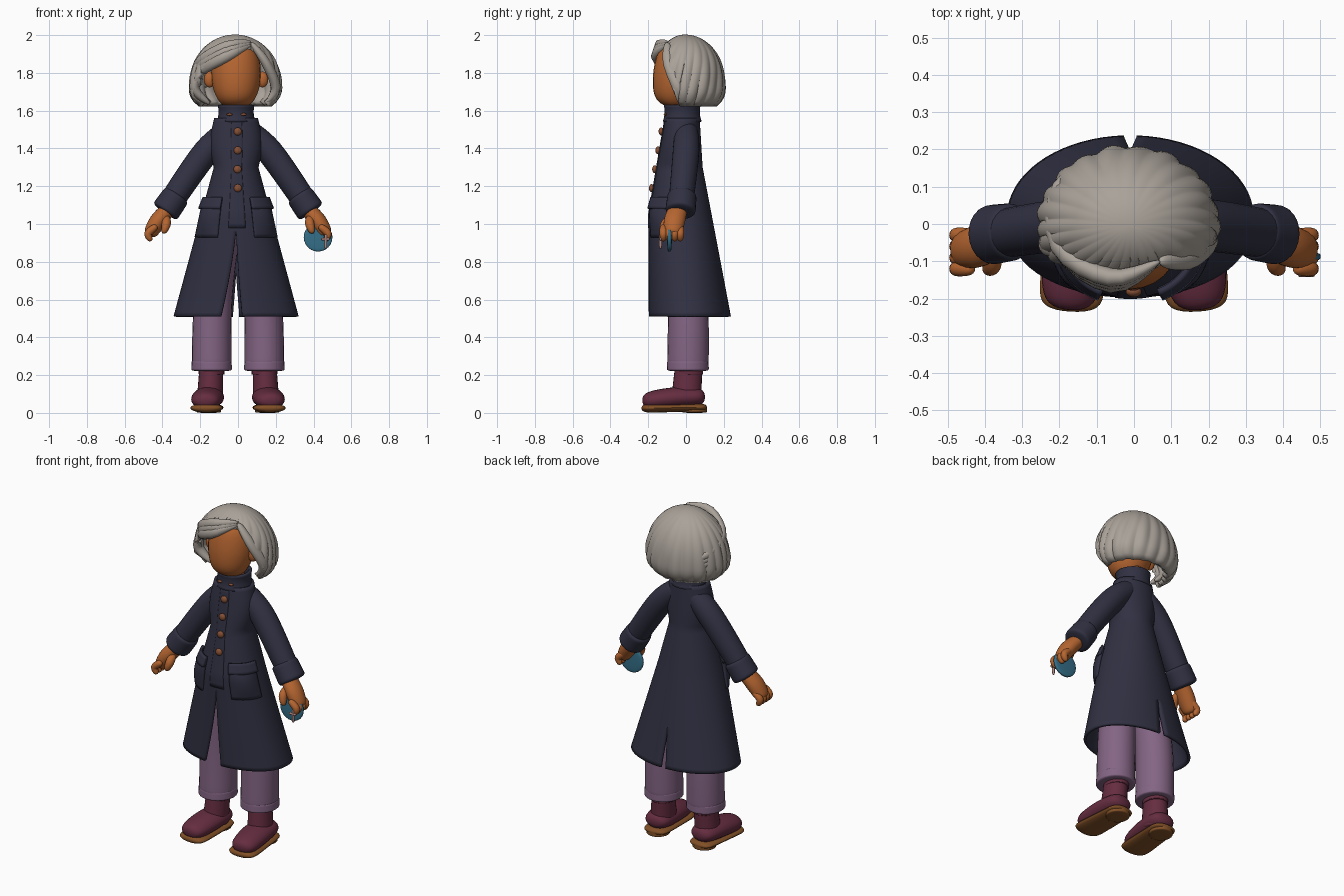
import bpy, bmesh
from math import sin, cos, pi, radians, copysign
from mathutils import Vector, Matrix

default_cube = bpy.data.objects.get("Cube")
if default_cube:
    bpy.data.objects.remove(default_cube)

SIDEWAYS, UPWARD = Vector((0, 1, 0)), Vector((0, 0, 1))


def make_material(name, red, green, blue):
    material = bpy.data.materials.new(name)
    material.use_nodes = True
    colour = (red, green, blue, 1)
    material.diffuse_color = colour
    for node in material.node_tree.nodes:
        if node.type == 'BSDF_PRINCIPLED':
            node.inputs["Base Color"].default_value = colour
            node.inputs["Roughness"].default_value = .8
    return material


navy = make_material("navy wool", .03, .03, .055)
skin = make_material("warm skin", .46, .13, .03)
grey = make_material("grey hair", .4, .36, .32)
mauve = make_material("mauve cloth", .23, .13, .23)
wine = make_material("wine leather", .13, .026, .05)
tan = make_material("tan sole", .22, .08, .02)
brown = make_material("brown button", .24, .08, .035)
teal = make_material("teal purse", .035, .16, .25)
pink = make_material("pale pink metal", .42, .24, .22)


def finish(name, bm, material, thickness=0):
    """Turn a bmesh into a smooth shaded object."""
    bmesh.ops.remove_doubles(bm, verts=bm.verts, dist=.0001)
    bmesh.ops.recalc_face_normals(bm, faces=bm.faces)
    mesh = bpy.data.meshes.new(name)
    bm.to_mesh(mesh)
    bm.free()
    mesh.materials.append(material)
    part = bpy.data.objects.new(name, mesh)
    bpy.context.collection.objects.link(part)
    if thickness:
        solidify = part.modifiers.new("Thickness", 'SOLIDIFY')
        solidify.thickness, solidify.offset = thickness, 0
    bpy.ops.object.select_all(action='DESELECT')
    part.select_set(True)
    bpy.context.view_layer.objects.active = part
    bpy.ops.object.shade_smooth_by_angle(angle=radians(50))


def along(values, t):
    """Smooth curve through numbers or vectors, for t from nought to one."""
    last = len(values) - 1
    place = min(max(t, 0), 1) * last
    index = min(int(place), last - 1)
    t = place - index
    before, start, end, after = (values[min(max(index + step, 0), last)] for step in (-1, 0, 1, 2))
    bend = 2 * before - 5 * start + 4 * end - after
    twist = 3 * (start - end) + after - before
    return start + t / 2 * (end - before + t * (bend + t * twist))


def add_grid(bm, surface, columns, rows):
    verts = [[bm.verts.new(surface(column / columns, row / rows)) for column in range(columns + 1)]
             for row in range(rows + 1)]
    for lower, upper in zip(verts, verts[1:]):
        for column in range(columns):
            bm.faces.new((lower[column], lower[column + 1], upper[column + 1], upper[column]))


def sheet(name, surface, columns, rows, material, thickness=0):
    bm = bmesh.new()
    add_grid(bm, surface, columns, rows)
    finish(name, bm, material, thickness)


def tube(name, material, path, widths, ratio=1, blunt=8, side=1, axis=SIDEWAYS):
    """Sweep an ellipse along a path; a higher blunt value gives squarer ends."""
    path = [Vector(point) for point in path]

    def surface(u, v):
        t = (1 - cos(pi * v)) / 2
        tangent = (along(path, t + .01) - along(path, t - .01)).normalized()
        across = axis.cross(tangent).normalized()
        radius = along(widths, t) * max(0, 1 - abs(2 * t - 1) ** blunt) ** .5
        turn = 2 * pi * u
        point = along(path, t) + radius * (across * cos(turn) + tangent.cross(across) * ratio * sin(turn))
        return Vector((side * point.x, point.y, point.z))
    sheet(name, surface, 24, 24, material)


def ball(name, material, centre, size):
    bm = bmesh.new()
    placing = Matrix.Translation(centre) @ Matrix.Diagonal((*size, 1))
    bmesh.ops.create_uvsphere(bm, u_segments=20, v_segments=12, radius=1, matrix=placing)
    finish(name, bm, material)


# Coat body: straight flare below the waist, gentle swell at the shoulders
def coat_point(angle, z, offset=0):
    below, above = max(0, 1.3 - z), max(0, z - 1.3)
    half_width = .11 + .27 * below + .02 * sin(4 * pi * above) + offset
    front = -.19 + .17 * max(0, z - 1.05) - offset
    back = .08 + .19 * below - .06 * above + offset
    facing = cos(angle)
    if facing > 0:
        facing **= .85
    middle, half_depth = (front + back) / 2, (back - front) / 2
    return Vector((half_width * sin(angle) - .01, middle - half_depth * facing, z))


def coat_half(side, front_gap):
    def surface(u, v):
        z = .51 + 1.05 * v
        start = front_gap * max(0, .96 - z)
        end = pi - .25 * min(.2, max(0, .74 - z))
        return coat_point(side * (start + (end - start) * u), z)
    return surface


coat = bmesh.new()
add_grid(coat, coat_half(-1, .55), 32, 48)
add_grid(coat, coat_half(1, .22), 32, 48)
finish("coat_body", coat, navy, .016)
sheet("coat_placket", lambda u, v: coat_point(.45 * u - .2, .98 + .57 * v, .006), 8, 24, navy, .01)


def collar_point(u, v):
    radius = .085 + .03 * (v - .6) ** 2
    return radius * sin(2 * pi * u) - .01, radius * cos(2 * pi * u) - .02, 1.54 + .09 * v


sheet("coat_collar", collar_point, 36, 8, navy, .016)

# Buttons and collar toggles
for row in range(4):
    ball("coat_button", brown, coat_point(.06, 1.19 + .1 * row, .016), (.021, .014, .021))
for x in (-.045, .03):
    ball("collar_toggle", brown, (x, -.11, 1.58), (.016, .008, .007))

for side in (1, -1):
    # Patch pockets and flaps that follow the coat
    def pocket_point(u, v):
        bulge = .015 * sin(pi * u) * sin(pi * v)
        return coat_point(side * (.46 + .9 * u), .93 + .2 * v, .006 + .01 * v + bulge)

    def flap_point(u, v):
        return coat_point(side * (.44 + .95 * u), 1.08 + .06 * v, .028 - .008 * v)
    sheet("pocket", pocket_point, 14, 10, navy, .018)
    sheet("pocket_flap", flap_point, 14, 4, navy, .016)

    # Sleeves with turned cuffs
    tube("sleeve", navy, [(.03, 0, 1.51), (.17, 0, 1.38), (.38, -.03, 1.08)], [.06, .07, .065],
         side=side, blunt=12)
    tube("cuff", navy, [(.32, -.02, 1.16), (.39, -.03, 1.06)], [.073, .077], ratio=1.05, side=side)

    # Hands with curled fingers and thumb
    tube("hand", skin, [(.34, -.03, 1.11), (.42, -.06, 1.02), (.47, -.07, .94)], [.035, .045, .035],
         ratio=1.25, side=side)
    for finger in range(4):
        y = .03 * finger - .12
        tube("finger", skin, [(.43, y, .99), (.475, y, .95), (.46, y, .91)], [.02, .02, .015],
             blunt=4, side=side)
    tube("thumb", skin, [(.38, -.07, 1.04), (.38, -.11, 1), (.395, -.125, .95)], [.02, .024, .016],
         blunt=4, side=side)

    # Trouser legs with soft hems
    tube("trouser_leg", mauve, [(.14, .01, .23), (.13, .01, .6), (.07, -.02, .96)], [.105, .1, .08],
         ratio=1.05, blunt=30, side=side)
    tube("trouser_hem", mauve, [(.14, .01, .22), (.14, .01, .28)], [.108, .106], ratio=1.03, side=side)

    # Boots, soles and heels
    tube("boot_shaft", wine, [(.15, 0, .05), (.14, .015, .26)], [.07, .062], ratio=1.15,
         blunt=20, side=side)
    tube("boot_foot", wine, [(.15, .1, .085), (.16, -.06, .08), (.175, -.23, .06)], [.075, .085, .075],
         ratio=.65, blunt=5, side=side, axis=UPWARD)
    tube("boot_ankle_band", wine, [(.14, .015, .2), (.14, .015, .23)], [.068, .068], ratio=1.12, side=side)
    tube("boot_sole", tan, [(.15, .11, .03), (.17, -.235, .025)], [.075, .09], ratio=.28, blunt=6,
         side=side, axis=UPWARD)
    tube("boot_heel", tan, [(.155, .045, 0), (.155, .045, .04)], [.066, .066], side=side)

    ball("ear", skin, (.14 * side - .01, -.045, 1.765), (.03, .022, .042))

# Neck and head
tube("neck", skin, [(-.01, -.015, 1.53), (-.01, -.02, 1.7)], [.054, .054], blunt=20)
tube("head", skin, [(-.01, -.09, 1.62), (-.01, -.05, 1.77), (-.01, -.03, 1.96)], [.095, .13, .12],
     ratio=.97, blunt=4)


# Bobbed hair: rounded crown, tucked hem and an opening that frames the face
def hair_point(u, v):
    angle = 2 * pi * u - pi
    from_parting = angle - .4
    reach = min(1, abs(from_parting) / (.9 if from_parting > 0 else 1.75))
    z = 1.985 - (.065 + .285 * reach ** 3) * v ** 1.7
    height = z - 1.72
    fullness = max(0, 1 - abs(height / (.265 if height > 0 else .13)) ** 2.2) ** .5
    swirl = angle + .35 * sin(angle) * v
    strands = .026 * sin(26 * swirl + 5 * v) + .014 * sin(11 * angle - 4 * v)
    fullness *= 1 + v * strands
    depth = .16 if cos(angle) > 0 else .195
    return .225 * fullness * sin(angle) - .015, -depth * fullness * cos(angle) - .005, z


sheet("hair_bob", hair_point, 200, 26, grey, .036)

# Swept fringe wrapping round the right side
for strand in range(3):
    lift = .024 * strand
    tube("hair_fringe_lock", grey,
         [(.07, -.1, 1.95 + lift / 3), (-.06, -.16 + lift / 3, 1.89 + lift), (-.2, -.06, 1.81 + lift),
          (-.2, .1, 1.75 + lift), (-.08, .19, 1.7 + lift)],
         [.015, .026, .025, .02, .01], ratio=1.2, blunt=4, axis=UPWARD)

# Layered locks beside the face
for strand in range(2):
    shift = .035 * strand
    tube("hair_left_lock", grey,
         [(.07, shift - .1, 1.96), (.15, shift - .09, 1.85), (.2, shift - .04, 1.72), (.15, shift - .03, 1.64)],
         [.02, .025, .026, .015], ratio=1.25, blunt=4)
    tube("hair_right_lock", grey,
         [(-.19, shift - .07, 1.84), (-.23, shift - .05, 1.72), (-.15, shift - .03, 1.635)],
         [.02, .026, .015], ratio=1.25, blunt=4)

# Round purse with a zip pull in the left hand
tube("purse", teal, [(.424, -.1, .93), (.424, -.075, .93)], [.076, .076], blunt=4, axis=UPWARD)
tube("zip_bar", pink, [(.44, -.135, .92), (.485, -.135, .92)], [.007, .007])
tube("zip_pull", pink, [(.465, -.135, .945), (.465, -.135, .87)], [.008, .007])
